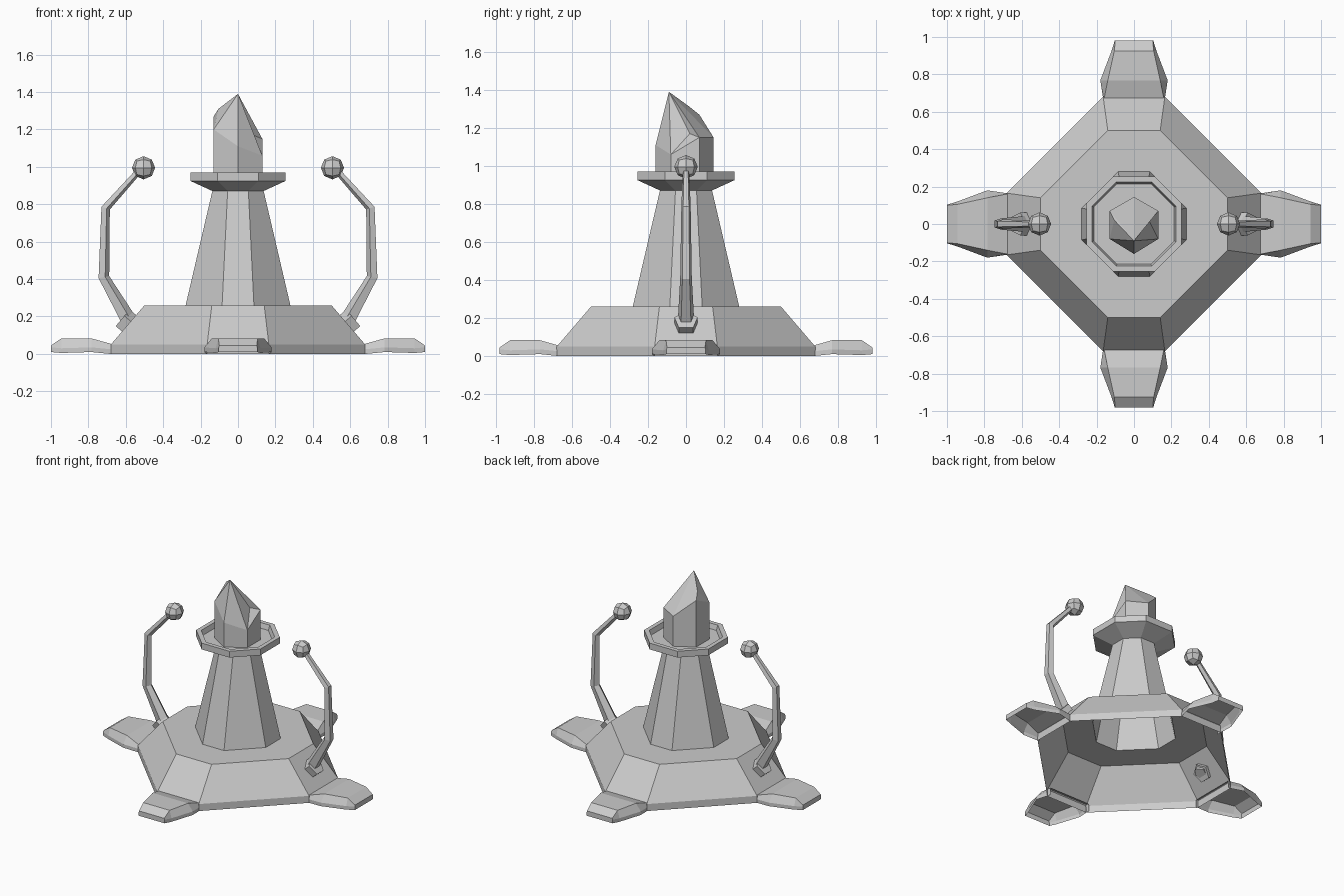
import bpy, bmesh
from math import sin, cos, pi
from mathutils import Vector, Matrix

if "Cube" in bpy.data.objects:
    bpy.data.objects.remove(bpy.data.objects["Cube"])


def make(name, bm):
    bmesh.ops.recalc_face_normals(bm, faces=bm.faces)
    me = bpy.data.meshes.new(name)
    bm.to_mesh(me)
    bm.free()
    ob = bpy.data.objects.new(name, me)
    bpy.context.collection.objects.link(ob)
    return ob


def loft(name, rings, closed=True, cap_start=False, cap_end=False):
    """Bridge successive rings of points with quads."""
    bm = bmesh.new()
    vs = [[bm.verts.new(p) for p in ring] for ring in rings]
    n = len(vs[0])
    for a, b in zip(vs, vs[1:]):
        for i in range(n if closed else n - 1):
            j = (i + 1) % n
            bm.faces.new((a[i], a[j], b[j], b[i]))
    if cap_start:
        bm.faces.new(vs[0])
    if cap_end:
        bm.faces.new(vs[-1])
    return make(name, bm)


def octagon(r, c, z):
    return [(r, -c, z), (r, c, z), (c, r, z), (-c, r, z),
            (-r, c, z), (-r, -c, z), (-c, -r, z), (c, -r, z)]


def tube(name, pts, radii, sides=5):
    """Pentagonal tube along a path in the xz plane."""
    pts = [Vector((x, 0, z)) for x, z in pts]
    rings = []
    for i, p in enumerate(pts):
        a, b = pts[max(i - 1, 0)], pts[min(i + 1, len(pts) - 1)]
        t = (b - a).normalized()
        side = Vector((0, 1, 0))
        n = t.cross(side)
        rings.append([p + radii[i] * (cos(k * 2 * pi / sides) * n + sin(k * 2 * pi / sides) * side)
                      for k in range(sides)])
    return loft(name, rings, cap_start=True, cap_end=True)


# Hollow base, tower and dished collar
loft("base", [octagon(*s) for s in
              [(.68, .165, 0), (.68, .165, .05), (.5, .14, .26), (.28, .085, .26)]])
loft("tower", [octagon(.28, .085, .26), octagon(.135, .055, .88)])
loft("collar", [octagon(*s) for s in
                [(.135, .055, .87), (.255, .11, .925), (.255, .11, .97),
                 (.225, .095, .97), (.215, .09, .935)]], cap_end=True)

# Four feet, open underneath: reach, bottom half width, top half width, bottom z, top z
sections = [(.66, .165, .16, 0, .05), (.68, .165, .16, 0, .055), (.78, .18, .14, .01, .083),
            (.94, .12, .105, .005, .083), (.995, .103, .10, .01, .045)]
for k in range(4):
    reach = 1.005 if k % 2 == 0 else .985
    rings = []
    for r, wb, wt, zb, zt in sections:
        x = r * reach
        zm = min(zb + .025, zt)
        rings.append([(x, -wb, zb), (x, -wb, zm), (x, -wt, zt),
                      (x, wt, zt), (x, wb, zm), (x, wb, zb)])
    foot = loft("foot_%d" % k, rings, closed=False, cap_end=True)
    foot.data.transform(Matrix.Rotation(k * pi / 2, 4, 'Z'))

# Faceted crystal: uneven hexagonal prism with a leaning tip
bm = bmesh.new()
hexa = [(0, -.16), (.13, -.08), (.13, .07), (0, .145), (-.13, .07), (-.13, -.08)]
low = [bm.verts.new((x, y, .93)) for x, y in hexa]
v = [bm.verts.new((x, y, z)) for (x, y), z in zip(hexa, (1.11, 1.06, 1.15, 1.15, 1.27, 1.2))]
tip = bm.verts.new((0, -.09, 1.39))
p = bm.verts.new((.08, .02, 1.17))
q = bm.verts.new((-.105, .02, 1.31))
for i in range(6):
    j = (i + 1) % 6
    bm.faces.new((low[i], low[j], v[j], v[i]))
    mid = {1: p, 4: q}.get(i)
    if mid:
        for a, b in ((v[i], v[j]), (v[j], tip), (tip, v[i])):
            if a is not tip and b is not tip:
                bm.faces.new((a, b, mid))
            else:
                bm.faces.new((a, b, mid))
    else:
        bm.faces.new((v[i], v[j], tip))
bm.faces.new(low[::-1])
make("crystal", bm)

# Curved side arms with socket and ball
for s, label in ((1, "right"), (-1, "left")):
    parts = [
        tube("arm_" + label, [(.565, .14), (.60, .20), (.72, .41), (.71, .78), (.53, .98)],
             [.046, .044, .032, .026, .018]),
        tube("socket_" + label, [(.57, .145), (.62, .188)], [.064, .064]),
    ]
    bm = bmesh.new()
    bmesh.ops.create_cube(bm, size=1)
    bmesh.ops.subdivide_edges(bm, edges=bm.edges[:], cuts=1, use_grid_fill=True)
    for w in bm.verts:
        w.co = w.co.normalized() * .062 + Vector((.505, 0, .995))
    parts.append(make("ball_" + label, bm))
    if s < 0:
        for ob in parts:
            ob.data.transform(Matrix.Rotation(pi, 4, 'Z'))
